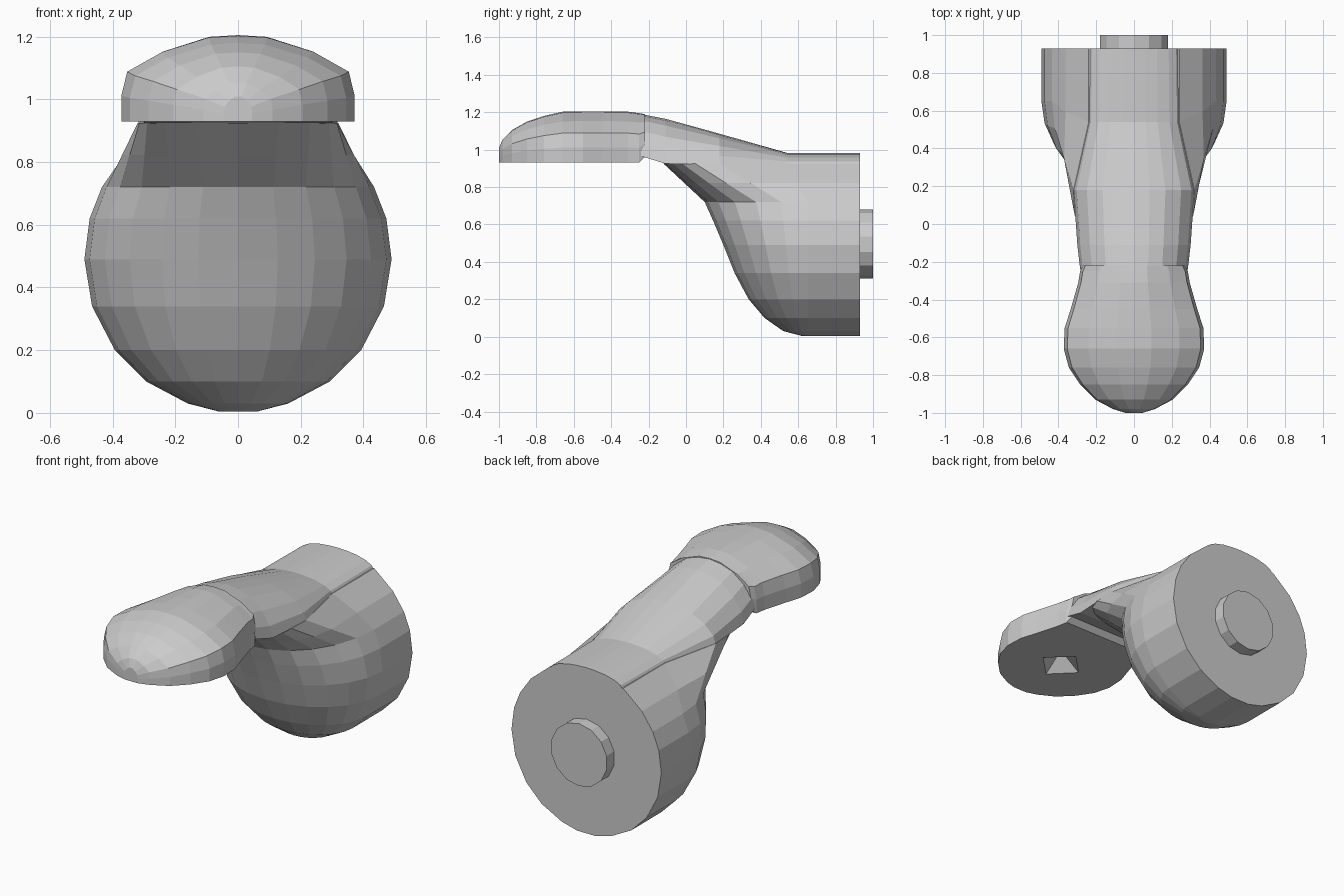
import bpy, bmesh, math
from mathutils import Vector, Matrix

if "Cube" in bpy.data.objects:
    bpy.data.objects.remove(bpy.data.objects["Cube"])


def finish(name, bm):
    bmesh.ops.recalc_face_normals(bm, faces=bm.faces[:])
    mesh = bpy.data.meshes.new(name)
    bm.to_mesh(mesh)
    bm.free()
    ob = bpy.data.objects.new(name, mesh)
    bpy.context.collection.objects.link(ob)
    return ob


def loft(name, halves):
    """Skin half-rings (last point on x = 0), mirrored across x, with end caps."""
    bm = bmesh.new()
    rings = []
    for half in halves:
        full = half + [(-x, y, z) for x, y, z in reversed(half[:-1])]
        rings.append([bm.verts.new(p) for p in full])
    n = len(rings[0])
    for a, b in zip(rings, rings[1:]):
        for i in range(n):
            j = (i + 1) % n
            bm.faces.new((a[i], a[j], b[j], b[i]))
    bm.faces.new(rings[0])
    bm.faces.new(rings[-1])
    return finish(name, bm)


# Bowl-shaped body: horizontal slices, round at the flat back, bulging forward
R, CZ, BACK, MID = 0.49, 0.493, 0.93, 0.65


def width(z):
    return math.sqrt(max(R * R - (z - CZ) ** 2, 0.0036))


slices = [(0.004, 0.62), (0.03, 0.52), (0.1, 0.42), (0.2, 0.335), (0.34, 0.26),
          (0.49, 0.20), (0.62, 0.145), (0.72, 0.10)]
rings = []
for z, front in slices:
    w = width(z)
    ring = [(w, BACK, z)]
    for i in range(7):
        t = math.radians(15 * i)
        x = 0 if i == 6 else w * math.cos(t)
        ring.append((x, MID - (MID - front) * math.sin(t), z))
    rings.append(ring)

# Flared collar where the body meets the arm
collar = [(0.24, 0.93), (0.24, 0.54), (0.32, 0.18), (0.315, 0.05),
          (0.29, -0.02), (0.23, -0.07), (0.13, -0.11), (0, -0.12)]
top = [(x, y, 0.925) for x, y in collar]
middle = [tuple((Vector(a) + Vector(b)) / 2) for a, b in zip(rings[-1], top)]
for i in (0, 1):
    middle[i] = (width(middle[i][2]), middle[i][1], middle[i][2])
loft("body", rings + [middle, top])

# Arm and head: domed cross-sections placed along y
ARM = [(1, 0), (0.95, 0.28), (0.78, 0.6), (0.52, 0.85), (0.26, 0.96), (0, 1)]
HEAD = [(1, 0), (1, 0.3), (0.95, 0.58), (0.65, 0.81), (0.25, 0.98), (0, 1)]


def sections(shape, stations):
    return [[(hw * u, y, base + (crest - base) * v) for u, v in shape]
            for y, hw, base, crest in stations]


loft("arm", sections(ARM, [
    (0.93, 0.235, 0.92, 0.983), (0.54, 0.24, 0.92, 0.983),
    (0.18, 0.32, 0.92, 1.085), (-0.11, 0.30, 0.925, 1.165),
    (-0.24, 0.285, 0.965, 1.19)]))

head = loft("head", sections(HEAD, [
    (-0.22, 0.27, 0.96, 1.19), (-0.25, 0.285, 0.93, 1.195),
    (-0.31, 0.295, 0.93, 1.203), (-0.45, 0.335, 0.93, 1.205),
    (-0.55, 0.367, 0.93, 1.205), (-0.66, 0.372, 0.93, 1.203),
    (-0.76, 0.345, 0.93, 1.18), (-0.85, 0.285, 0.93, 1.15),
    (-0.93, 0.205, 0.93, 1.105), (-0.98, 0.11, 0.93, 1.055),
    (-1.0, 0.045, 0.93, 1.01)]))

# Shallow pointed recess under the head
bm = bmesh.new()
bmesh.ops.create_cone(bm, cap_ends=True, segments=4, radius1=0.17, radius2=0.01,
                      depth=0.12, matrix=Matrix.Translation((0, -0.64, 0.96)))
cutter = finish("recess_cutter", bm)
cutter.hide_render = True
cutter.hide_viewport = True
cut = head.modifiers.new("recess", 'BOOLEAN')
cut.object = cutter
cut.operation = 'DIFFERENCE'
cut.solver = 'EXACT'

# Round mounting peg on the back
bm = bmesh.new()
bmesh.ops.create_cone(bm, cap_ends=True, segments=14, radius1=0.185, radius2=0.185,
                      depth=0.09, matrix=Matrix.Translation((0, 0.955, 0.495))
                      @ Matrix.Rotation(math.pi / 2, 4, 'X'))
finish("peg", bm)
